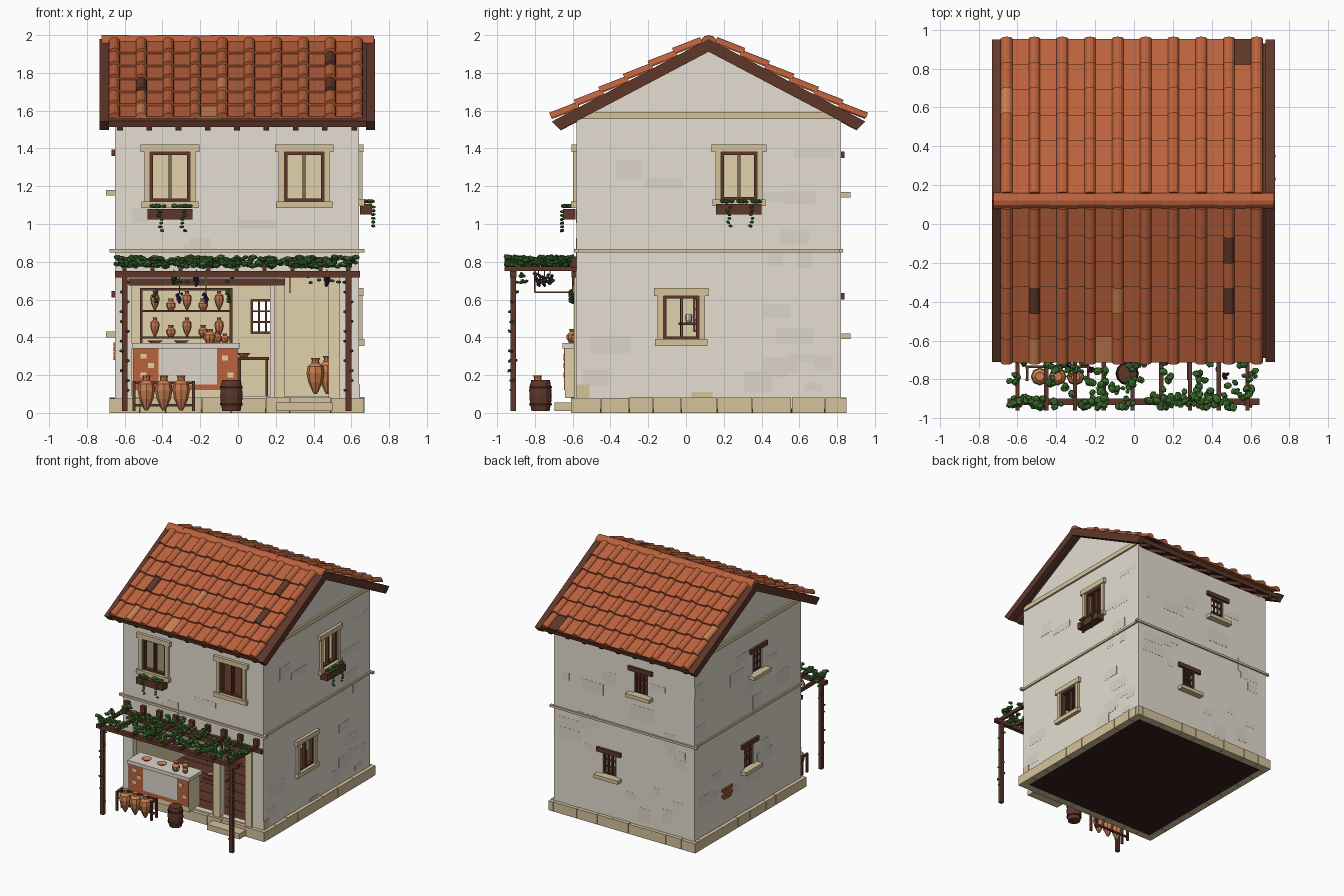
import bpy, bmesh, math, random
from mathutils import Matrix, Vector

random.seed(4)
if "Cube" in bpy.data.objects:
    bpy.data.objects.remove(bpy.data.objects["Cube"])

COLOURS = {"plaster": (228, 221, 208), "worn_plaster": (219, 212, 200), "stone": (212, 193, 154),
           "cream": (226, 209, 170), "dark_wood": (95, 58, 46), "terracotta": (186, 98, 63),
           "clay": (202, 126, 80), "leaf": (64, 110, 50), "grape": (64, 42, 80), "earth": (56, 38, 32)}
MATS = {}
for name, rgb in COLOURS.items():
    m = bpy.data.materials.new(name)
    m.use_nodes = True
    col = [(c / 255) ** 2.2 for c in rgb] + [1]
    m.diffuse_color = col
    bsdf = next(n for n in m.node_tree.nodes if n.type == "BSDF_PRINCIPLED")
    bsdf.inputs["Base Color"].default_value = col
    MATS[name] = m


class Part:
    """One named object, assembled from simple solids."""
    def __init__(self, name):
        self.name, self.bm, self.mats = name, bmesh.new(), []

    def paint(self, faces, mat):
        if mat not in self.mats:
            self.mats.append(mat)
        for f in faces:
            f.material_index = self.mats.index(mat)

    def cube(self, matrix, mat):
        vs = bmesh.ops.create_cube(self.bm, size=1, matrix=matrix)["verts"]
        self.paint({f for v in vs for f in v.link_faces}, mat)

    def box(self, a, b, mat):
        a, b = Vector(a), Vector(b)
        size = [abs(q) for q in b - a]
        self.cube(Matrix.Translation((a + b) / 2) @ Matrix.Diagonal((*size, 1)), mat)

    def on(self, side, u0, u1, o0, o1, z0, z1, mat):
        f = SIDES[side]
        self.box(f(u0, o0, z0), f(u1, o1, z1), mat)

    def bar(self, p, q, w, mat):
        p, q = Vector(p), Vector(q)
        rot = (q - p).to_track_quat("Z", "Y").to_matrix().to_4x4()
        self.cube(Matrix.Translation((p + q) / 2) @ rot @ Matrix.Diagonal((w, w, (q - p).length, 1)), mat)

    def prism(self, pts, matrix, length, mat):
        rings = [[self.bm.verts.new(matrix @ Vector((x, y, z))) for x, z in pts] for y in (0, length)]
        n = len(pts)
        faces = [self.bm.faces.new(r) for r in rings]
        faces += [self.bm.faces.new((rings[0][i], rings[0][(i + 1) % n], rings[1][(i + 1) % n], rings[1][i]))
                  for i in range(n)]
        self.paint(faces, mat)

    def lathe(self, profile, loc, h, mat, segs=8):
        rings = [[self.bm.verts.new(Vector(loc) + Vector((r * h * math.cos(t), r * h * math.sin(t), z * h)))
                  for t in (math.tau * i / segs for i in range(segs))] for r, z in profile]
        faces = [self.bm.faces.new(rings[0]), self.bm.faces.new(rings[-1])]
        for a, b in zip(rings, rings[1:]):
            faces += [self.bm.faces.new((a[i], a[(i + 1) % segs], b[(i + 1) % segs], b[i])) for i in range(segs)]
        self.paint(faces, mat)

    def blob(self, loc, r, mat, flat=0.6):
        tilt = Matrix.Rotation(random.uniform(-0.6, 0.6), 4, "X") @ Matrix.Rotation(random.random() * 6, 4, "Z")
        vs = bmesh.ops.create_icosphere(self.bm, subdivisions=1, radius=r, matrix=Matrix.Translation(loc) @ tilt
                                        @ Matrix.Diagonal((1, 0.8, flat, 1)))["verts"]
        self.paint({f for v in vs for f in v.link_faces}, mat)

    def done(self):
        bmesh.ops.recalc_face_normals(self.bm, faces=self.bm.faces)
        mesh = bpy.data.meshes.new(self.name)
        self.bm.to_mesh(mesh)
        self.bm.free()
        for mat in self.mats:
            mesh.materials.append(MATS[mat])
        bpy.context.collection.objects.link(bpy.data.objects.new(self.name, mesh))


X0, X1, Y0, Y1, YR = -0.65, 0.64, -0.58, 0.82, 0.12
SIDES = {"front": lambda u, o, z: (u, Y0 - o, z), "back": lambda u, o, z: (u, Y1 + o, z),
         "right": lambda u, o, z: (X1 + o, u, z), "left": lambda u, o, z: (X0 - o, u, z)}
JAR = [(0.04, 0), (0.08, 0.06), (0.2, 0.33), (0.25, 0.58), (0.22, 0.76), (0.11, 0.86), (0.1, 0.94), (0.13, 1)]
SQUAT = [(0.25, 0), (0.42, 0.3), (0.42, 0.55), (0.2, 0.8), (0.26, 1)]
FRAMED = [("front", -0.36, 0.105, 1.12, 1.38), ("front", 0.35, 0.105, 1.12, 1.38),
          ("right", 0.28, 0.095, 1.13, 1.38), ("right", -0.025, 0.095, 0.39, 0.62)]
SMALL = [("back", -0.16, 0.06, 1.17, 1.35), ("back", 0.13, 0.06, 0.42, 0.6),
         ("left", -0.01, 0.06, 1.18, 1.36), ("left", 0.1, 0.06, 0.43, 0.61)]
holes = {s: [(u - w, u + w, a, b) for t, u, w, a, b in FRAMED + SMALL if t == s] for s in SIDES}
holes["front"] += [(-0.56, 0.17, 0.09, 0.675), (0.25, 0.48, 0.09, 0.72)]

# Walls with a plaster outside, a cream lining and worn patches
walls = Part("walls")
for side in SIDES:
    flank = side in ("left", "right")
    u0, u1 = (Y0, Y1) if flank else (X0 + 0.04, X1 - 0.04)
    lo, hi = (Y0 + 0.04, Y1 - 0.04) if flank else (u0, u1)
    us = sorted({u0, u1} | {v for h in holes[side] for v in h[:2]})
    zs = sorted({0.02, 1.535} | {v for h in holes[side] for v in h[2:]})
    for a, b in zip(us, us[1:]):
        for c, d in zip(zs, zs[1:]):
            if any(h[0] < (a + b) / 2 < h[1] and h[2] < (c + d) / 2 < h[3] for h in holes[side]):
                continue
            walls.on(side, a, b, 0, -0.04, c, d, "plaster")
            walls.on(side, max(a, lo), min(b, hi), -0.04, -0.05, c, d, "cream")
    for i in range(20):
        w, h = random.uniform(0.06, 0.22), random.uniform(0.04, 0.12)
        u, z = random.uniform(u0, u1 - w), random.uniform(0.1, 1.4)
        if not any(u < q[1] and u + w > q[0] and z < q[3] and z + h > q[2] for q in holes[side]):
            o = 0.0006 + i * 0.00005
            walls.on(side, u, u + w, 0, o, z, z + h, "worn_plaster")
for x in (X0, X1 - 0.04):
    turn = Matrix.Translation((x, YR, 0)) @ Matrix.Rotation(-math.pi / 2, 4, "Z")
    walls.prism([(-0.7, 1.535), (0.7, 1.535), (0.7, 1.56), (0, 1.93), (-0.7, 1.56)], turn, 0.04, "plaster")
walls.on("right", -0.58, -0.51, 0, 0.005, 0.08, 0.15, "stone")
walls.on("right", 0.03, 0.14, 0, 0.005, 0.08, 0.11, "stone")
walls.done()

# Exposed bricks on the left wall
bricks = Part("exposed_bricks")
for row in range(4):
    for i in range(2 + row % 2):
        u = 0.34 + i * 0.05 - (row % 2) * 0.02
        bricks.on("left", u, u + 0.044, 0, 0.008, 0.28 + row * 0.024, 0.3 + row * 0.024, "terracotta")
bricks.done()

# Floors, plinth blocks, string courses and doorstep
base = Part("ground_slab")
base.box((X0 + 0.03, Y0 + 0.03, 0), (X1 - 0.03, Y1 - 0.03, 0.022), "earth")
for i in range(10):
    y = Y0 + 0.04 + i * 0.132
    base.box((X0 + 0.04, y, 0.02), (X1 - 0.04, y + 0.128, 0.085), "dark_wood")
base.box((X0 + 0.04, Y0 + 0.04, 0.8), (X1 - 0.04, Y1 - 0.04, 0.85), "dark_wood")
base.done()
stone = Part("stone_trim")
for side in SIDES:
    flank = side in ("left", "right")
    u, end = (Y0, Y1) if flank else (X0 - 0.03, X1 + 0.03)
    stone.on(side, u - 0.01 * flank, end + 0.01 * flank, -0.01, 0.012, 0.85, 0.868, "stone")
    while u < end - 0.001:
        w = min(random.uniform(0.12, 0.22), end - u)
        stone.on(side, u, u + w - 0.003, -0.03, 0.03, 0, 0.08 + random.uniform(-0.003, 0.003), "stone")
        u += w
    if flank:
        stone.on(side, YR - 0.68, YR + 0.68, -0.01, 0.015, 1.555, 1.592, "stone")
stone.on("front", 0.2, 0.5, 0.03, 0.115, 0.01, 0.055, "stone")
for u in (0.19, 0.48):
    stone.on("front", u, u + 0.06, -0.05, 0.012, 0.08, 0.72, "cream")
stone.done()

# Windows: stone surrounds with casements, and small barred ones
win = Part("windows")
for side, u, w, a, b in FRAMED:
    win.on(side, u - w - 0.05, u + w + 0.05, -0.02, 0.025, b, b + 0.04, "stone")
    win.on(side, u - w - 0.045, u + w + 0.045, -0.02, 0.03, a - 0.035, a, "stone")
    for s in (-1, 1):
        win.on(side, u + s * w, u + s * (w + 0.03), -0.02, 0.018, a, b, "stone")
        win.on(side, u + s * w, u + s * (w - 0.016), -0.03, 0.005, a, b, "dark_wood")
        win.on(side, u + s * 0.002, u + s * 0.008, -0.03, 0, a, b, "dark_wood")
    for z in (a, b - 0.014):
        win.on(side, u - w, u + w, -0.03, 0.004, z, z + 0.014, "dark_wood")
for side, u, w, a, b in SMALL:
    win.on(side, u - 0.11, u + 0.11, -0.02, 0.02, b, b + 0.035, "dark_wood")
    win.on(side, u - 0.11, u + 0.11, -0.02, 0.05, a - 0.03, a, "stone")
    for i in range(4):
        v, z = u - w + i * (2 * w - 0.01) / 3, a + i * (b - a - 0.01) / 3
        win.on(side, v, v + 0.01, -0.025, -0.01, a, b, "dark_wood")
        win.on(side, u - w, u + w, -0.024, -0.011, z, z + 0.01, "dark_wood")
win.done()

# Flower boxes with trailing plants
flowers = Part("flower_boxes")
for side, u, z in (("front", -0.36, 1.025), ("right", 0.28, 1.05)):
    flowers.on(side, u - 0.12, u + 0.12, 0.005, 0.07, z, z + 0.055, "dark_wood")
    for i in range(18):
        flowers.blob(SIDES[side](u + random.uniform(-0.11, 0.11), random.uniform(0.02, 0.07), z + 0.07), 0.018, "leaf")
    for v in (-0.05, 0.07):
        for i in range(6):
            flowers.blob(SIDES[side](u + v + random.uniform(-0.01, 0.01), 0.076, z + 0.04 - i * 0.02), 0.014, "leaf")
flowers.done()

# Roof deck, barge boards and rafter tails
SLOPE = 0.527
deck = Part("roof_timbers")
def chevron(part, x, width, top, low, reach, cut):
    half = [(reach, top - SLOPE * reach), (reach - cut, low - SLOPE * (reach - cut))]
    pts = [(0, top)] + half + [(0, low)] + [(-d, z) for d, z in reversed(half)]
    part.prism(pts, Matrix.Translation((x, YR, 0)) @ Matrix.Rotation(-math.pi / 2, 4, "Z"), width, "dark_wood")
chevron(deck, -0.69, 1.37, 1.972, 1.935, 0.81, 0.01)
for x in (-0.732, 0.677):
    chevron(deck, x, 0.048, 1.98, 1.912, 0.83, 0.045)
for s in (-1, 1):
    for i in range(9):
        x = -0.625 + i * 0.155
        deck.bar((x, YR + s * 0.62, 1.925 - SLOPE * 0.62), (x, YR + s * 0.79, 1.925 - SLOPE * 0.79), 0.03, "dark_wood")
deck.done()

# Roof tiles: flat pans under arched covers, with a few odd ones
def arch(r, n=6):
    return [(r * math.cos(math.pi * i / n), r * math.sin(math.pi * i / n)) for i in range(n + 1)]
ODD = {(-1, 3, 1, "cover"): "dark_wood", (-1, 1, 8, "cover"): "dark_wood", (-1, 3, 8, "cover"): "dark_wood",
       (-1, 3, 4, "cover"): "clay", (-1, 5, 1, "cover"): "clay", (-1, 5, 3, "pan"): "clay",
       (1, 5, 8, "pan"): "dark_wood", (1, 3, 0, "cover"): "clay"}
tiles = Part("roof_tiles")
for s in (-1, 1):
    for row in range(6):
        d1 = 0.177 + 0.13 * row
        d0 = d1 - 0.145
        p = Vector((0, YR + s * d0, 1.972 - SLOPE * d0))
        q = Vector((0, YR + s * d1, 1.992 - SLOPE * d1))
        down = (q - p).normalized()
        up = Vector((0, -s * down.z, s * down.y)) * s
        up = up if up.z > 0 else -up
        for col in range(10):
            x = -0.655 + col * 0.143
            m = Matrix((Vector((1, 0, 0)), down, up)).transposed().to_4x4()
            m.translation = p + Vector((x, 0, 0))
            tiles.prism(arch(0.031), m @ Matrix.Translation((0, 0, 0.006)), (q - p).length + 0.004,
                        ODD.get((s, row, col, "cover"), "terracotta"))
            if col < 9:
                tiles.prism([(0.002, 0), (0.141, 0), (0.141, 0.013), (0.002, 0.013)], m, (q - p).length,
                            ODD.get((s, row, col, "pan"), "terracotta"))
for i in range(10):
    m = Matrix.Translation((-0.722 + i * 0.144, YR, 1.957)) @ Matrix.Rotation(-math.pi / 2, 4, "Z")
    tiles.prism(arch(0.043 - 0.002 * (i % 2)), m, 0.146, "terracotta")
tiles.done()

# Pergola with vine and grapes
perg = Part("pergola")
for x in (-0.6, 0.585):
    perg.box((x - 0.015, -0.93, 0.01), (x + 0.015, -0.9, 0.72), "dark_wood")
perg.box((-0.65, -0.932, 0.718), (0.645, -0.898, 0.75), "dark_wood")
perg.on("front", -0.65, 0.64, 0, 0.025, 0.718, 0.75, "dark_wood")
perg.on("front", -0.58, 0.25, -0.04, 0.015, 0.675, 0.712, "dark_wood")
for i in range(9):
    x = -0.6 + i * 0.148
    perg.box((x - 0.011, -0.96, 0.75), (x + 0.011, Y0, 0.776), "dark_wood")
    perg.box((x - 0.02, Y0 - 0.03, 0.77), (x + 0.02, Y0, 0.825), "dark_wood")
frame = [(0.275, -0.6, 0.75), (0.275, -0.6, 0.638), (0.275, -0.8, 0.638), (0.275, -0.8, 0.75)]
for p, q in zip(frame, frame[1:]):
    perg.bar(p, q, 0.007, "dark_wood")
perg.done()
vine = Part("vine")
for i in range(75):
    x = random.uniform(-0.62, 0.61)
    y = random.uniform(-0.94, -0.89) if i % 5 < 2 else random.uniform(-0.93, -0.61)
    for j in range(4):
        vine.blob((x + random.uniform(-0.025, 0.025), max(y + random.uniform(-0.025, 0.025), -0.945),
                   random.uniform(0.775, 0.825)), random.uniform(0.018, 0.027), "leaf")
for x in (-0.6, 0.585):
    for i in range(12):
        vine.blob((x + random.choice((-0.016, 0.016)), -0.915 + random.uniform(-0.02, 0.02), 0.12 + i * 0.052), 0.014, "leaf")
for x, y, z in ((-0.31, -0.6, 0.63), (-0.17, -0.6, 0.63), (-0.22, -0.75, 0.72), (0.47, -0.78, 0.72), (-0.34, -0.72, 0.73)):
    vine.bar((x, y, z), (x, y, 0.76), 0.005, "leaf")
    for i in range(12):
        r = 0.017 * (1 - i / 14)
        vine.blob((x + random.uniform(-r, r), y + random.uniform(-r, r), z - i * 0.004), 0.01, "grape", 1)
for i in range(18):
    vine.blob((random.choice((-0.3, 0.4, 0.53, -0.05)) + random.uniform(-0.05, 0.05), random.uniform(-0.88, -0.7),
               random.uniform(0.69, 0.74)), 0.015, "leaf")
for x in (-0.44, -0.05):
    for i in range(5):
        vine.blob((x + random.uniform(-0.012, 0.012), -0.61, 0.59 + i * 0.014), 0.015, "leaf")
vine.done()

# Shop counter with painted panels, dishes and pots
counter = Part("counter")
counter.box((-0.555, -0.64, 0.08), (0.0, -0.5, 0.34), "cream")
counter.box((-0.56, -0.655, 0.34), (0.01, -0.48, 0.37), "worn_plaster")
for a, b, z0, z1, mat in ((-0.552, -0.42, 0.12, 0.34, "terracotta"), (-0.42, -0.11, 0.15, 0.34, "worn_plaster"),
                          (-0.42, -0.11, 0.12, 0.15, "terracotta"), (-0.11, -0.003, 0.12, 0.34, "terracotta")):
    counter.box((a, -0.64, z0), (b, -0.645, z1), mat)
for x, z in ((-0.5, 0.3), (-0.46, 0.25), (-0.5, 0.2), (-0.07, 0.29), (-0.04, 0.2)):
    counter.box((x - 0.016, -0.645, z - 0.013), (x + 0.016, -0.648, z + 0.013), "cream")
for x in (-0.44, -0.3):
    counter.lathe([(0.6, 0), (1, 0.3), (0.8, 0.3), (0.5, 0.1)], (x, -0.57, 0.37), 0.04, "clay", 12)
for x, y, h in ((-0.15, -0.6, 0.075), (-0.07, -0.59, 0.05), (-0.11, -0.53, 0.06)):
    counter.lathe(SQUAT, (x, y, 0.37), h, "clay")
counter.done()

# Shelves, side table and jars inside
inside = Part("shop_interior")
for z in (0.405, 0.545, 0.66):
    inside.box((-0.52, 0.66, z - 0.012), (-0.03, 0.77, z), "dark_wood")
for x in (-0.52, -0.045):
    inside.box((x, 0.66, 0.085), (x + 0.015, 0.77, 0.66), "dark_wood")
for z in (0.405, 0.545):
    for i in range(5):
        small = i in (1, 3)
        inside.lathe(SQUAT if small else JAR, (-0.44 + i * 0.085, 0.71, z), 0.06 if small else 0.1, "clay")
inside.box((-0.01, -0.45, 0.28), (0.165, -0.3, 0.295), "dark_wood")
for x in (0, 0.145):
    inside.box((x, -0.32, 0.085), (x + 0.015, -0.305, 0.28), "dark_wood")
inside.lathe([(0.5, 0), (1, 0.6), (0.8, 0.6), (0.4, 0.2)], (0.03, -0.4, 0.295), 0.035, "clay")
inside.lathe(JAR, (0.41, -0.2, 0.1), 0.19, "clay")
inside.lathe(JAR, (0.475, -0.15, 0.1), 0.2, "clay")
inside.box((X0 + 0.05, -0.04, 0.465), (X0 + 0.09, 0.06, 0.478), "dark_wood")
inside.lathe([(0.25, 0), (0.4, 0.3), (0.4, 0.8), (0.3, 1)], (X0 + 0.07, 0.015, 0.478), 0.045, "worn_plaster")
inside.done()

# Barrel and jar rack outside
barrel = Part("barrel")
barrel.lathe([(0.29, 0), (0.34, 0.25), (0.36, 0.5), (0.34, 0.75), (0.3, 1)], (-0.035, -0.77, 0.01), 0.165, "dark_wood", 12)
for z in (0.04, 0.13):
    barrel.lathe([(0.355, 0), (0.365, 0.04), (0.355, 0.08)], (-0.035, -0.77, z), 0.165, "earth", 12)
barrel.done()
rack = Part("jar_rack")
for x in (-0.55, -0.235):
    for y in (-0.8, -0.735):
        rack.bar((x, y, 0.01), (x, y, 0.17), 0.016, "dark_wood")
    rack.bar((x, -0.8, 0.16), (x, -0.735, 0.16), 0.014, "dark_wood")
for z in (0.04, 0.16):
    rack.bar((-0.55, -0.735, z), (-0.235, -0.735, z), 0.014, "dark_wood")
for i in range(3):
    rack.lathe(JAR, (-0.485 + i * 0.092, -0.785, 0.012), 0.185, "clay")
rack.done()
